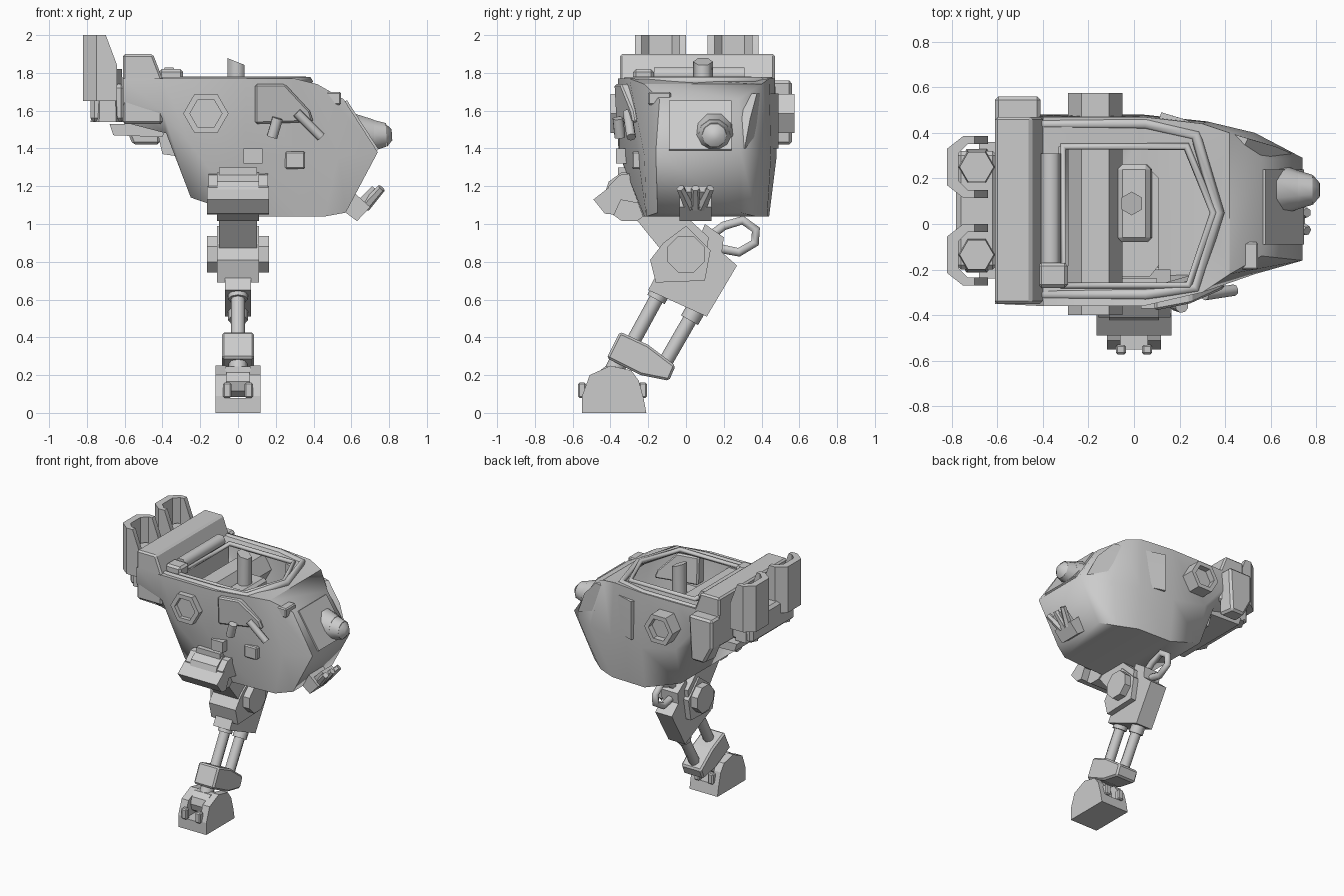
import bpy, bmesh, math
from mathutils import Vector

if "Cube" in bpy.data.objects:
    bpy.data.objects.remove(bpy.data.objects["Cube"])


def make(name, verts, faces, smooth=None, bevel=0):
    bm = bmesh.new()
    vs = [bm.verts.new(v) for v in verts]
    for f in faces:
        bm.faces.new([vs[i] for i in f])
    bmesh.ops.recalc_face_normals(bm, faces=bm.faces)
    me = bpy.data.meshes.new(name)
    bm.to_mesh(me)
    bm.free()
    ob = bpy.data.objects.new(name, me)
    bpy.context.collection.objects.link(ob)
    if bevel:
        m = ob.modifiers.new("bevel", 'BEVEL')
        m.width, m.segments = bevel, 1
    if smooth:
        bpy.context.view_layer.objects.active = ob
        bpy.ops.object.select_all(action='DESELECT')
        ob.select_set(True)
        bpy.ops.object.shade_smooth_by_angle(angle=math.radians(smooth))
    return ob


def loft(name, loops, caps=True, **kw):
    n = len(loops[0])
    verts = [p for l in loops for p in l]
    faces = [(k*n+i, k*n+(i+1) % n, (k+1)*n+(i+1) % n, (k+1)*n+i)
             for k in range(len(loops)-1) for i in range(n)]
    if caps:
        faces += [tuple(range(n)), tuple(range(len(verts)-n, len(verts)))]
    return make(name, verts, faces, **kw)


def prism(name, axis, prof, lo, hi, **kw):
    put = {'x': lambda a, b, c: (c, a, b), 'y': lambda a, b, c: (a, c, b),
           'z': lambda a, b, c: (a, b, c)}[axis]
    return loft(name, [[put(a, b, c) for a, b in prof] for c in (lo, hi)], **kw)


def box(name, x0, x1, y0, y1, z0, z1, **kw):
    return prism(name, 'z', [(x0, y0), (x1, y0), (x1, y1), (x0, y1)], z0, z1, **kw)


def ngon(ca, cb, r, n, turn=0):
    return [(ca+r*math.cos(turn+math.tau*i/n), cb+r*math.sin(turn+math.tau*i/n)) for i in range(n)]


def rod(name, a, b, r0, r1=None, n=8):
    a, b = Vector(a), Vector(b)
    q = (b-a).to_track_quat('Z', 'Y')
    loops = [[p+q @ Vector((u, v, 0)) for u, v in ngon(0, 0, r, n)]
             for p, r in ((a, r0), (b, r0 if r1 is None else r1))]
    return loft(name, loops, smooth=50)


def tube(name, pts, r, cyclic=False):
    cu = bpy.data.curves.new(name, 'CURVE')
    cu.dimensions, cu.bevel_depth, cu.bevel_resolution, cu.use_fill_caps = '3D', r, 1, True
    sp = cu.splines.new('POLY')
    sp.points.add(len(pts)-1)
    for p, c in zip(sp.points, pts):
        p.co = (*c, 1)
    sp.use_cyclic_u = cyclic
    ob = bpy.data.objects.new(name, cu)
    bpy.context.collection.objects.link(ob)


# Hull stations: x (top, mid, bottom), z (same), six y values around the section
S = [((-.61, -.61, -.61), (1.77, 1.65, 1.54), (-.35, -.35, -.30, .40, .47, .47)),
     ((-.40, -.40, -.38), (1.77, 1.60, 1.48), (-.36, -.36, -.30, .42, .48, .47)),
     ((-.25, -.25, -.25), (1.77, 1.42, 1.14), (-.36, -.36, -.28, .42, .48, .47)),
     ((.04, .04, .04), (1.77, 1.36, 1.04), (-.36, -.35, -.23, .44, .48, .47)),
     ((.30, .32, .32), (1.77, 1.36, 1.04), (-.30, -.255, -.22, .43, .45, .44)),
     ((.42, .53, .46), (1.74, 1.36, 1.04), (-.22, -.22, -.21, .37, .40, .40)),
     ((.56, .74, .57), (1.66, 1.38, 1.06), (-.14, -.16, -.15, .29, .29, .28))]
order = (0, 1, 2, 2, 1, 0)
verts = [(x[k], y[i], z[k]) for x, z, y in S for i, k in enumerate(order)]
faces = [(s*6+i, s*6+i+1, s*6+7+i, s*6+6+i) for s in range(6) for i in range(5)]
faces += [(30, 35, 41, 36), (36, 37, 40, 41), (37, 38, 39, 40), (0, 1, 4, 5), (1, 2, 3, 4)]
make("hull", verts, faces, smooth=62)

# Deck around the open cockpit, with two tubular rims
outer = [verts[s*6] for s in range(1, 6)] + [verts[s*6+5] for s in range(5, 0, -1)]
inner = [(-.33, -.27), (-.25, -.27), (.04, -.27), (.23, -.27), (.34, 0),
         (.34, .1), (.24, .34), (.04, .35), (-.25, .35), (-.33, .34)]
inner = [(x, y, 1.76) for x, y in inner]
loft("deck", [outer, inner], caps=False, smooth=30)
tube("outer_rim", [(x, y, 1.755) for x, y in [(-.42, -.31), (.05, -.31), (.27, -.28), (.37, .05),
     (.27, .39), (.05, .44), (-.42, .44)]], .027, True)
tube("inner_rim", [(x, y, 1.765) for x, y in [(-.31, -.27), (.24, -.27), (.35, .05), (.23, .34),
     (-.31, .34)]], .018, True)

# Rear ridge and underside blocks
prism("rear_ridge", 'y', [(-.61, 1.9), (-.45, 1.9), (-.4, 1.77), (-.4, 1.53), (-.61, 1.53)],
      -.35, .47, bevel=.012)
prism("rear_underplate", 'y', [(-.68, 1.53), (-.66, 1.47), (-.40, 1.46), (-.37, 1.53)], -.24, .36)
prism("lower_vent", 'y', [(-.43, 1.5), (-.40, 1.37), (-.33, 1.36), (-.30, 1.5)], -.22, .34)
loft("side_block", [[(x, y, z) for x, z in
     [(-.61, 1.76), (-.41, 1.76), (-.41-d, 1.42), (-.56+d, 1.42), (-.61, 1.55)]]
     for y, d in ((.44, 0), (.56, .02))], bevel=.015)

# Exhaust shields with hexagonal nozzles
U = [(-.64, -.135), (-.75, -.135), (-.82, -.08), (-.82, .08), (-.75, .135), (-.64, .135),
     (-.64, .10), (-.73, .10), (-.77, .06), (-.77, -.06), (-.73, -.10), (-.64, -.10)]
for side, cy in (("left", .25), ("right", -.135)):
    loft(side+"_exhaust_shield", [[(min(x, lim), y+cy, z) for x, y in U]
         for z, lim in ((1.65, -.64), (1.84, -.64), (2.0, -.70))], smooth=35)
    rod(side+"_exhaust_nozzle", (-.69, cy, 1.54), (-.69, cy, 1.82), .09, .075, 6)
box("exhaust_mount", -.78, -.60, -.20, .32, 1.54, 1.74, bevel=.02)

# Hexagonal cross tube through the hull, ends recessed
ring = ngon(-.17, 1.585, .12, 6)
hole = ngon(-.17, 1.585, .085, 6)
loft("cross_tube", [[(x, y, z) for x, z in prof] for prof, y in
     ((hole, -.37), (hole, -.4), (ring, -.4), (ring, .575), (hole, .575), (hole, .53))])

# Cockpit interior: seat cushion, side box and control column
tube("seat_cushion", [(-.365, -.17, 1.79), (-.365, .31, 1.79)], .045)
box("seat_box", -.42, -.29, -.28, -.17, 1.74, 1.82, bevel=.015)
prism("column_base", 'z', [(-.08, -.2), (-.05, -.23), (.07, -.23), (.11, -.18), (.11, .2),
      (.05, .26), (-.06, .26), (-.08, .2)], 1.3, 1.52)
prism("column_body", 'y', [(-.08, 1.5), (.08, 1.5), (.07, 1.64), (-.07, 1.64)], -.08, .26, bevel=.02)
loft("control_column", [[(-.01+u, .09+v, z-u*sl) for u, v in ngon(0, 0, .052, 6, math.pi/6)]
     for z, sl in ((1.6, 0), (1.86, .4))], smooth=65)

# Nose bulb
for i, (x0, x1, r0, r1) in enumerate([(.62, .72, .12, .085), (.72, .785, .085, .065), (.785, .815, .065, .03)]):
    rod("nose_bulb_%d" % (i+1), (x0, .15, 1.47), (x1, .15, 1.472), r0, r1, 10)
# Jaw block and three fanned prongs
prism("jaw", 'y', [(.53, 1.09), (.63, 1.015), (.70, 1.09), (.61, 1.17)], -.035, .135)
prism("jaw_lip", 'y', [(.64, 1.13), (.68, 1.09), (.75, 1.17), (.71, 1.20)], -.01, .11)
for i, y in enumerate((-.03, .05, .13)):
    rod("prong_%d" % (i+1), (.67, .05+(y-.05)*.4, 1.09), (.76, y, 1.19), .03, .022, 6)

# Armour plates on the nose and far flank
loft("flank_plate", [[(.12, .49, z), (x1, y1, z), (x1-.03, y1-.06, z), (.1, .43, z)]
     for z, x1, y1 in ((1.40, .69, .31), (1.56, .62, .34), (1.69, .50, .375))], smooth=40)
prism("nose_plate", 'y', [(.577, 1.655), (.745, 1.395), (.72, 1.38), (.55, 1.64)], -.09, .24)

# Near flank details
loft("side_sensor", [[(x, y+s, z) for x, y, z in
     [(.09, -.38, 1.74), (.25, -.35, 1.74), (.38, -.29, 1.60), (.40, -.28, 1.54), (.09, -.37, 1.53)]]
     for s in (0, .1)], bevel=.01)
rod("flank_tube", (.21, -.36, 1.56), (.18, -.35, 1.46), .03)
rod("flank_bar", (.31, -.31, 1.59), (.44, -.29, 1.46), .025)
box("flank_box", .25, .355, -.285, -.2, 1.29, 1.385, bevel=.008)
box("cheek_box", .46, .545, -.2, -.08, 1.63, 1.70, bevel=.008)
box("hip_latch", .03, .13, -.37, -.27, 1.32, 1.40)

# Hip and thigh
prism("hip_block", 'x', [(-.49, 1.13), (-.43, 1.055), (-.38, 1.05), (-.33, 1.16), (-.40, 1.20)], -.165, .165)
prism("hip_joint", 'x', ngon(-.30, 1.145, .135, 10), -.11, .11)
prism("hip_cover", 'x', [(-.41, 1.14), (-.41, 1.2), (-.35, 1.26), (-.2, 1.28), (-.2, 1.1)], -.155, .16)
box("hip_plate", -.1, .1, -.36, -.24, 1.18, 1.30)
prism("thigh", 'x', [(-.38, 1.06), (-.22, 1.26), (-.12, 1.08), (.0, 1.04), (.12, .93), (.1, .78),
      (-.05, .74), (-.18, .80), (-.13, .86), (-.26, 1.02)], -.1, .1)

# Knee and calf
prism("knee_disc", 'x', ngon(0, .84, .105, 8, .39), -.165, .165)
prism("calf", 'x', [(-.2, .65), (.11, .51), (.27, .78), (.19, .85), (.2, .93), (.1, 1.0), (.02, .8), (-.12, .8)],
      -.07, .07)
prism("knee_guard", 'x', [(-.19, .81), (-.16, .69), (.1, .7), (.13, .86), (0, .99), (-.12, .9)], -.112, .112)
tube("knee_hose", [(0, y, z) for y, z in [(.12, .93), (.2, .99), (.30, 1.02), (.37, .97), (.365, .9), (.28, .85),
     (.18, .87)]], .027)
for n, a, b in (("rear", (.07, .58), (-.12, .25)), ("front", (-.11, .69), (-.29, .36))):
    rod(n+"_piston", (0, *a), (0, *b), .038)
    m = Vector(a).lerp(Vector(b), .27)
    rod(n+"_piston_collar", (0, *a), (0, *m), .052)

# Ankle and foot with a central slot
prism("ankle", 'x', [(-.35, .43), (-.42, .29), (-.24, .20), (-.09, .17), (-.055, .25), (-.2, .36)],
      -.085, .085, bevel=.012)
rod("ankle_link", (0, -.31, .36), (0, -.41, .17), .05)
prism("ankle_ball", 'x', ngon(-.4, .165, .085, 10), -.07, .07)
foot = [(-.55, 0), (-.55, .09), (-.51, .2), (-.40, .25), (-.29, .225), (-.25, .17), (-.225, .08), (-.21, 0)]
for n, s in (("left", 1), ("right", -1)):
    prism(n+"_foot_side", 'x', foot, *sorted((s*.06, s*.118)))
    for m, y0, y1 in (("front", -.572, -.53), ("rear", -.25, -.207)):
        box("%s_%s_toe_pad" % (n, m), *sorted((s*.035, s*.08)), y0, y1, .08, .16, bevel=.008)
prism("foot_sole", 'x', [(-.55, 0), (-.55, .08), (-.225, .08), (-.21, 0)], -.07, .07)
